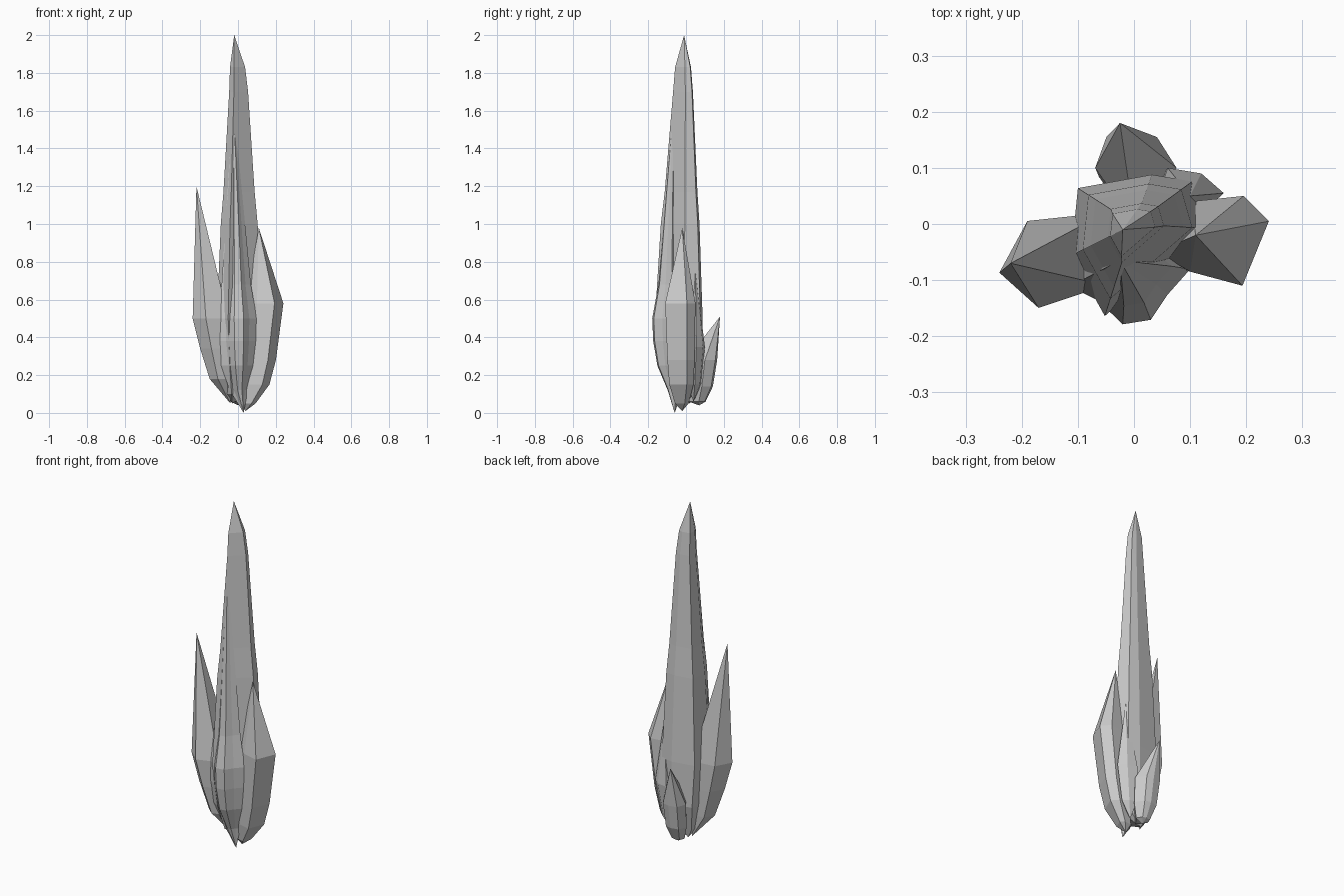
import bpy
import bmesh


def crystal(name, outline, base, stations, tip):
    """Loft a faceted shard: base point, scaled outlines (z, scale, cx, cy), tip point."""
    n = len(outline)
    mx = sum(p[0] for p in outline) / n
    my = sum(p[1] for p in outline) / n
    bm = bmesh.new()
    rings = [[bm.verts.new((cx + s * (x - mx), cy + s * (y - my), z)) for x, y in outline]
             for z, s, cx, cy in stations]
    low, high = bm.verts.new(base), bm.verts.new(tip)
    for i in range(n):
        j = (i + 1) % n
        bm.faces.new((low, rings[0][j], rings[0][i]))
        for a, b in zip(rings, rings[1:]):
            bm.faces.new((a[i], a[j], b[j], b[i]))
        bm.faces.new((rings[-1][i], rings[-1][j], high))
    bmesh.ops.recalc_face_normals(bm, faces=bm.faces)
    mesh = bpy.data.meshes.new(name)
    bm.to_mesh(mesh)
    bm.free()
    obj = bpy.data.objects.new(name, mesh)
    bpy.context.collection.objects.link(obj)


# Tall central spire
crystal("main_spire",
        [(-.05, -.02), (-.025, -.065), (.05, 0), (.04, .035), (.01, .04), (-.045, .03)],
        (-.03, .02, .05),
        [(.1, 1.1, -.01, 0), (.25, 2.0, 0, .01), (.5, 2.4, 0, 0), (1.0, 1.95, 0, 0),
         (1.17, 1.65, 0, 0), (1.7, 1, 0, 0), (1.83, .8, -.005, -.003)],
        (-.02, -.01, 2.0))

# Front shard leaning into the spire
crystal("front_shard",
        [(-.115, -.06), (-.115, -.11), (-.065, -.135), (-.02, -.178),
         (.03, -.17), (.06, -.125), (.1, -.08), (0, 0)],
        (.03, -.06, 0),
        [(.12, .45, 0, -.065), (.25, .8, -.01, -.095), (.38, .97, -.015, -.105),
         (.5, 1, -.0156, -.108), (.68, .72, -.015, -.095)],
        (-.025, -.065, 1.65))

# Left shard with a free-standing point
crystal("left_shard",
        [(-.19, .005), (-.24, -.087), (-.17, -.15), (-.05, -.11), (-.05, .02)],
        (-.04, 0, .05),
        [(.18, .62, -.088, -.04), (.34, .85, -.115, -.054), (.5, 1, -.14, -.064)],
        (-.22, -.07, 1.2))

# Wide right shard
crystal("right_shard",
        [(.24, .005), (.195, .05), (.1, .04), (.04, -.05), (.1, -.085), (.193, -.11)],
        (.04, -.02, .01),
        [(.05, .45, .05, -.02), (.15, .8, .09, -.02), (.28, .9, .115, -.022),
         (.58, 1, .145, -.025)],
        (.11, -.02, .98))

# Short back shard
crystal("back_shard",
        [(-.07, .1), (-.05, .155), (0, .165), (.04, .155), (.075, .1), (0, 0)],
        (0, .07, .04),
        [(.06, .55, 0, .075), (.14, .9, 0, .095), (.28, 1, 0, .1125)],
        (-.025, .18, .51))

# Filler shard between back and right
crystal("back_right_shard",
        [(.06, .1), (.12, .09), (.16, .055), (.1, 0), (.04, .04)],
        (.06, .04, .06),
        [(.15, .75, .075, .048), (.35, 1, .096, .057)],
        (.1, .05, .75))
